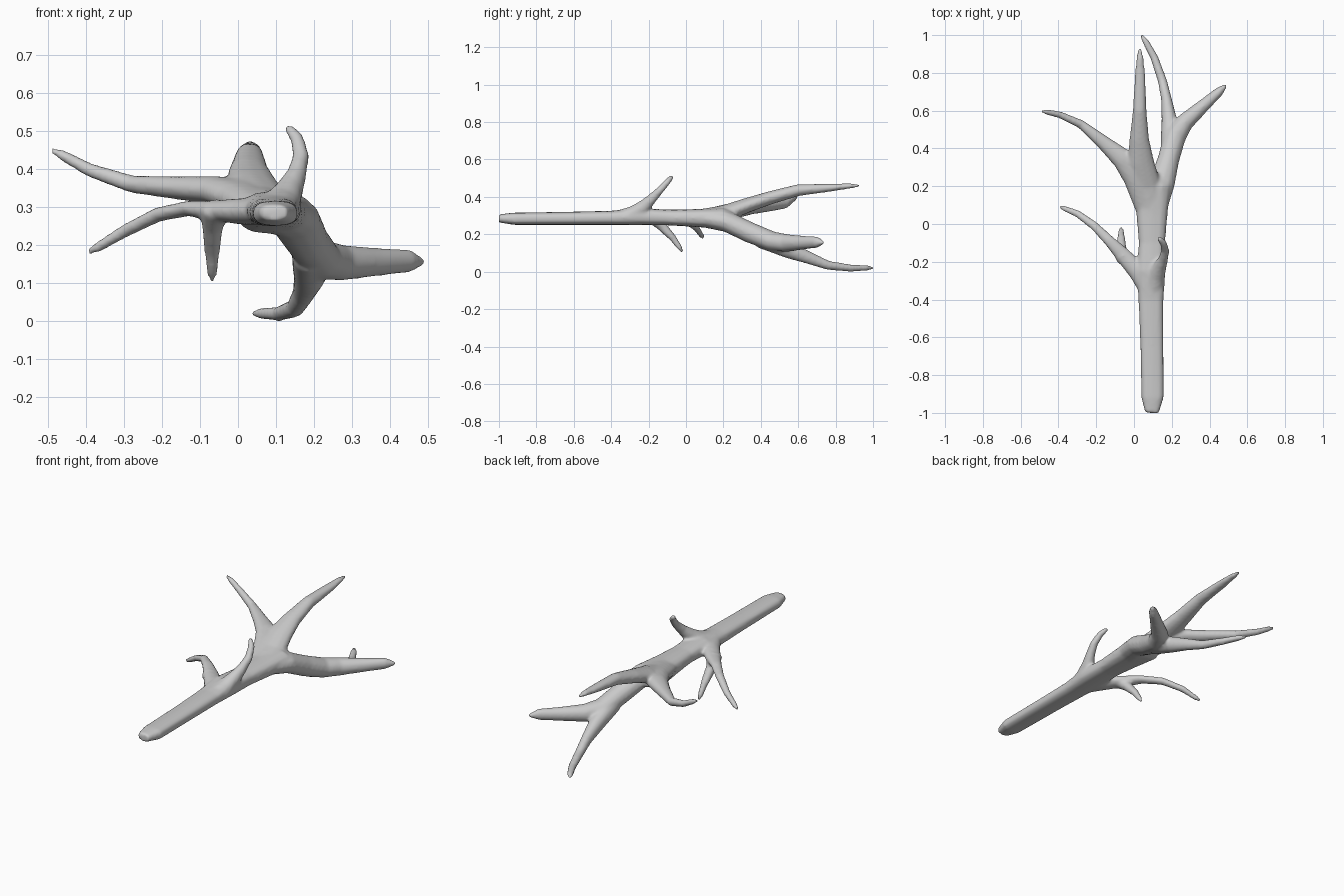
import bpy, bmesh, math
from mathutils import Vector

SIDES = 12
bm = bmesh.new()


def limb(pts, power=1.0):
    """Closed tapering tube; each point is x, y, z, half width, half height.
    A power below 1 gives a boxier section."""
    def rounded(v):
        return math.copysign(abs(v) ** power, v)
    pos = [Vector(p[:3]) for p in pts]
    rings = []
    for i, p in enumerate(pts):
        d = (pos[min(i + 1, len(pos) - 1)] - pos[max(i - 1, 0)]).normalized()
        side = d.cross(Vector((0, 0, 1))).normalized()
        up = side.cross(d)
        rings.append([bm.verts.new(pos[i]
                      + side * p[3] * rounded(math.cos(2 * math.pi * k / SIDES))
                      + up * p[4] * rounded(math.sin(2 * math.pi * k / SIDES)))
                      for k in range(SIDES)])
    for a, b in zip(rings, rings[1:]):
        for k in range(SIDES):
            n = (k + 1) % SIDES
            bm.faces.new((a[k], a[n], b[n], b[k]))
    bm.faces.new(rings[0][::-1])
    bm.faces.new(rings[-1])


# main stem, flattened and boxy in section
limb([(.095, -1, .285, .037, .022), (.098, -.92, .283, .060, .033),
      (.095, -.65, .285, .062, .035), (.09, -.4, .288, .067, .038),
      (.09, -.25, .295, .077, .046), (.095, -.1, .29, .070, .042),
      (.095, .05, .287, .083, .048), (.095, .2, .285, .1, .057), (.09, .27, .285, .05, .035)], .75)
# middle spike
limb([(.085, .08, .29, .075, .045), (.06, .2, .308, .085, .047), (.035, .33, .356, .072, .04),
      (.028, .45, .395, .053, .036), (.03, .6, .436, .037, .032),
      (.032, .78, .45, .029, .021), (.032, .88, .459, .02, .014), (.03, .928, .46, .01, .008)])
# upper left branch
limb([(.07, .1, .295, .07, .04), (.01, .25, .325, .07, .044), (-.06, .345, .344, .058, .038),
      (-.16, .43, .35, .039, .031), (-.28, .528, .36, .024, .024),
      (-.39, .577, .397, .019, .019), (-.46, .593, .435, .016, .015), (-.492, .597, .45, .008, .008)])
# right branch running out to its outer arm
limb([(.1, .08, .288, .075, .048), (.148, .22, .268, .07, .057), (.182, .34, .21, .058, .056),
      (.215, .46, .163, .06, .053), (.27, .54, .153, .048, .048),
      (.36, .62, .155, .036, .038), (.45, .7, .158, .025, .031), (.489, .737, .155, .01, .008)])
# right branch inner arm
limb([(.185, .4, .175, .045, .05), (.187, .55, .115, .042, .045), (.172, .66, .073, .029, .034),
      (.15, .76, .034, .025, .025), (.108, .88, .019, .022, .02),
      (.065, .96, .02, .019, .016), (.037, 1.003, .02, .009, .008)])
# lower left branch
limb([(.08, -.36, .288, .045, .034), (.02, -.25, .288, .052, .036), (-.06, -.163, .29, .042, .028),
      (-.13, -.09, .296, .03, .021), (-.21, -.01, .28, .024, .02),
      (-.3, .055, .235, .02, .018), (-.37, .083, .193, .016, .014), (-.395, .092, .181, .008, .008)])
# downward spike
limb([(-.055, -.19, .295, .042, .034), (-.067, -.135, .25, .029, .028),
      (-.068, -.07, .18, .021, .02), (-.068, -.035, .13, .016, .015), (-.068, -.018, .104, .008, .008)])
# upward spike
limb([(.1, -.36, .288, .05, .04), (.115, -.28, .31, .05, .043), (.137, -.225, .347, .036, .038),
      (.155, -.185, .388, .026, .028), (.166, -.14, .435, .022, .021),
      (.155, -.1, .48, .019, .018), (.137, -.08, .502, .016, .014), (.124, -.07, .511, .007, .007)])

bmesh.ops.recalc_face_normals(bm, faces=bm.faces)
mesh = bpy.data.meshes.new("branch")
bm.to_mesh(mesh)
bm.free()
branch = bpy.data.objects.new("branch", mesh)
bpy.context.collection.objects.link(branch)

# fuse the limbs into one skin and soften the joints
fuse = branch.modifiers.new("fuse", 'REMESH')
fuse.mode = 'VOXEL'
fuse.voxel_size = .008
fuse.use_smooth_shade = True
soft = branch.modifiers.new("soften", 'SMOOTH')
soft.factor = .5
soft.iterations = 10
